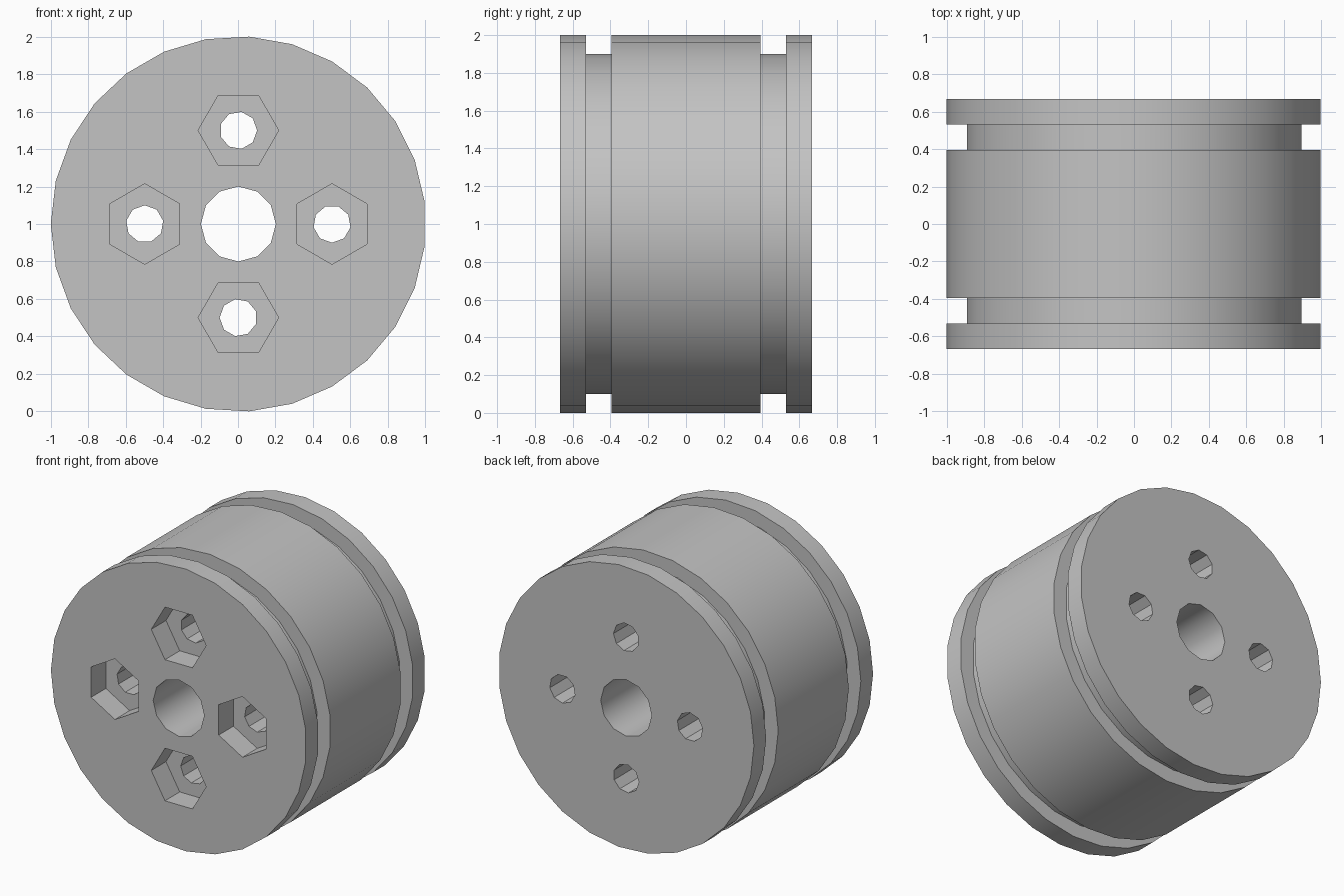
import bpy
import bmesh
from math import cos, sin, pi, radians

if "Cube" in bpy.data.objects:
    bpy.data.objects.remove(bpy.data.objects["Cube"])

CENTRE_X, CENTRE_Z = 0.002, 1.0
HALF = 0.667          # half the depth of the drum
RADIUS = 1.0017
PITCH = 0.5           # bolt circle radius

grey = bpy.data.materials.new("plain_grey")
grey.use_nodes = True
colour = (0.55, 0.55, 0.55, 1)
grey.diffuse_color = colour
grey.node_tree.nodes["Principled BSDF"].inputs["Base Color"].default_value = colour


def prism(name, sides, radius, y0, y1, start=0.0, x=CENTRE_X, z=CENTRE_Z):
    """Regular prism along y, with its first corner at the start angle."""
    bm = bmesh.new()
    ring = []
    for i in range(sides):
        a = start + 2 * pi * i / sides
        ring.append(bm.verts.new((x + radius * cos(a), y0, z + radius * sin(a))))
    cap = bm.faces.new(ring)
    side = bmesh.ops.extrude_face_region(bm, geom=[cap])
    moved = [g for g in side["geom"] if isinstance(g, bmesh.types.BMVert)]
    bmesh.ops.translate(bm, verts=moved, vec=(0, y1 - y0, 0))
    bmesh.ops.recalc_face_normals(bm, faces=bm.faces)
    mesh = bpy.data.meshes.new(name)
    bm.to_mesh(mesh)
    bm.free()
    mesh.materials.append(grey)
    obj = bpy.data.objects.new(name, mesh)
    bpy.context.collection.objects.link(obj)
    return obj


def combine(target, tool, operation):
    """Apply a boolean and remove the tool."""
    bpy.context.view_layer.objects.active = target
    mod = target.modifiers.new("boolean", "BOOLEAN")
    mod.operation = operation
    mod.solver = "EXACT"
    mod.object = tool
    tool.hide_render = True
    bpy.ops.object.modifier_apply(modifier=mod.name)
    bpy.data.objects.remove(tool)


# Core showing at the bottom of the two grooves
drum = prism("grooved_drum", 26, 0.9, -0.6, 0.6, pi / 2)

# Wide middle band and the two end rims
for y0, y1 in ((-0.395, 0.395), (-HALF, -0.53), (0.53, HALF)):
    combine(drum, prism("band", 27, RADIUS, y0, y1, pi), "UNION")

# Central shaft hole
combine(drum, prism("shaft_cutter", 12, 0.2, -1, 1), "DIFFERENCE")

# Four bolt holes with hexagonal nut pockets at the front
for i in range(4):
    a = i * pi / 2
    spot = dict(start=a - pi / 2,
                x=CENTRE_X + PITCH * cos(a), z=CENTRE_Z + PITCH * sin(a))
    combine(drum, prism("bolt_cutter", 9, 0.1, -1, 1, **spot), "DIFFERENCE")
    combine(drum, prism("nut_cutter", 6, 0.215, -1, -HALF + 0.165, **spot), "DIFFERENCE")

# Smooth round walls, crisp rims and facets
bpy.ops.object.select_all(action="DESELECT")
drum.select_set(True)
bpy.context.view_layer.objects.active = drum
bpy.ops.object.shade_smooth_by_angle(angle=radians(35))
